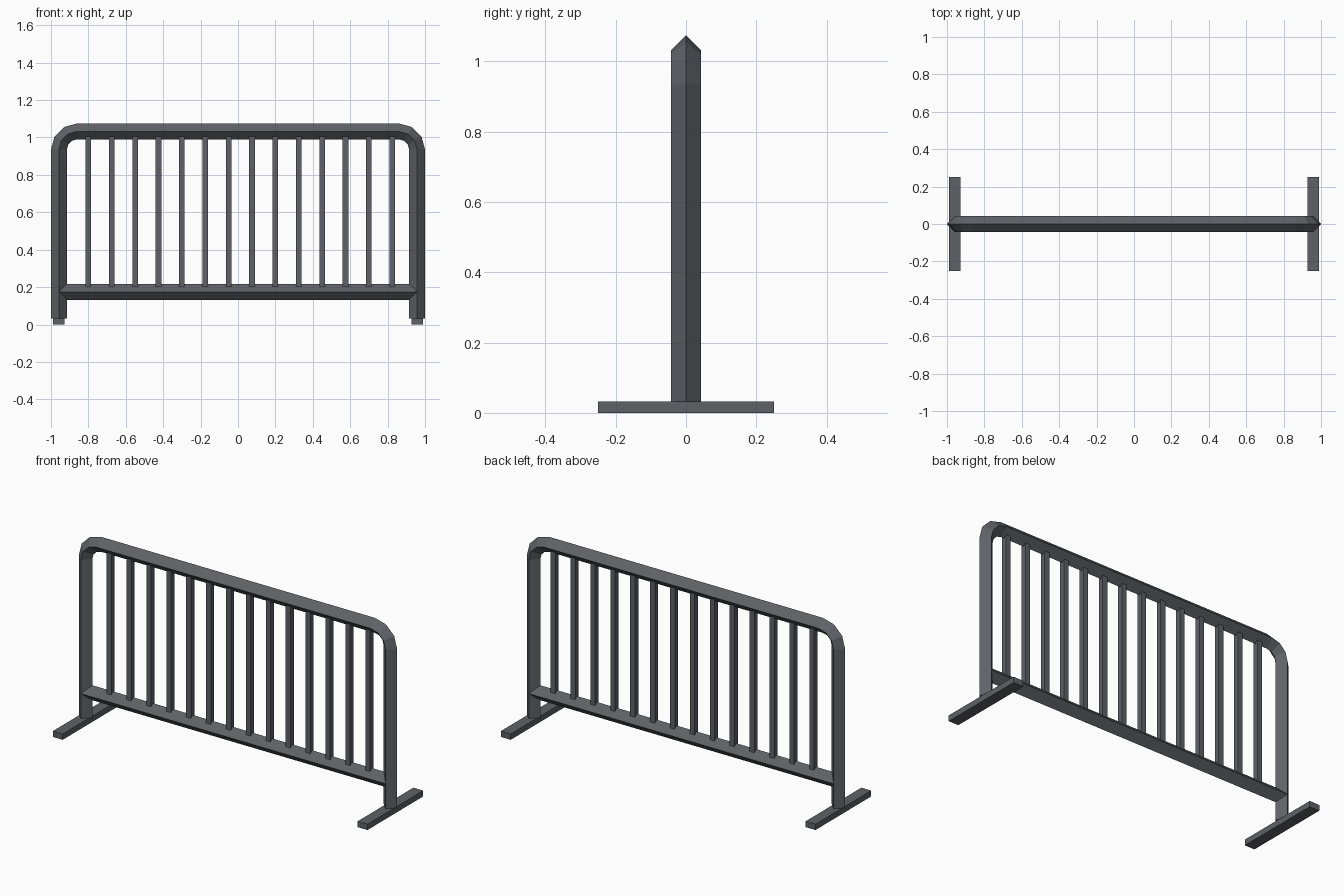
import bpy, bmesh, math
from mathutils import Vector

if "Cube" in bpy.data.objects:
    bpy.data.objects.remove(bpy.data.objects["Cube"])

steel = bpy.data.materials.new("dark grey steel")
steel.diffuse_color = (0.115, 0.12, 0.135, 1)
steel.use_nodes = True
steel.node_tree.nodes["Principled BSDF"].inputs["Base Color"].default_value = steel.diffuse_color

R = 0.0425          # half diagonal of the diamond tube
PX = 0.9575         # post centre
TOP = 1.0325        # top rail centre
BEND = 0.0975       # bend radius
FOOT = 0.033        # foot height


def finish(name, bm):
    bmesh.ops.recalc_face_normals(bm, faces=bm.faces)
    mesh = bpy.data.meshes.new(name)
    bm.to_mesh(mesh)
    bm.free()
    mesh.materials.append(steel)
    obj = bpy.data.objects.new(name, mesh)
    bpy.context.collection.objects.link(obj)


def box(name, lo, hi):
    bm = bmesh.new()
    bmesh.ops.create_cube(bm, size=1)
    for v in bm.verts:
        v.co = [(a + b) / 2 + c * (b - a) for a, b, c in zip(lo, hi, v.co)]
    finish(name, bm)


def diamond_tube(name, path):
    """Sweep a diamond section along (x, z, normal angle) stations."""
    bm = bmesh.new()
    rings = []
    for x, z, a in path:
        n = Vector((math.cos(a), 0, math.sin(a))) * R
        y = Vector((0, R, 0))
        c = Vector((x, 0, z))
        rings.append([bm.verts.new(c + d) for d in (n, y, -n, -y)])
    for p, q in zip(rings, rings[1:]):
        for i in range(4):
            j = (i + 1) % 4
            bm.faces.new((p[i], p[j], q[j], q[i]))
    bm.faces.new(rings[0])
    bm.faces.new(rings[-1][::-1])
    finish(name, bm)


# Bent outer frame: post, three-step bend, top rail, bend, post
path = [(PX, FOOT, 0)]
for side, start in ((1, 0), (-1, 90)):
    for k in range(4):
        a = math.radians(start + 30 * k)
        path.append((side * (PX - BEND) + BEND * math.cos(a),
                     TOP - BEND + BEND * math.sin(a), a))
path.append((-PX, FOOT, math.pi))
diamond_tube("outer_frame", path)

# Bottom rail
diamond_tube("bottom_rail", [(PX, 0.175, math.pi / 2), (-PX, 0.175, math.pi / 2)])

# Upright bars
for i in range(14):
    x = -0.8 + 0.125 * i
    box(f"bar_{i + 1}", (x - 0.015, -0.015, 0.18), (x + 0.015, 0.015, 1.02))

# Feet
for name, s in (("left_foot", -1), ("right_foot", 1)):
    box(name, (s * PX - 0.031, -0.25, 0), (s * PX + 0.031, 0.25, FOOT))
